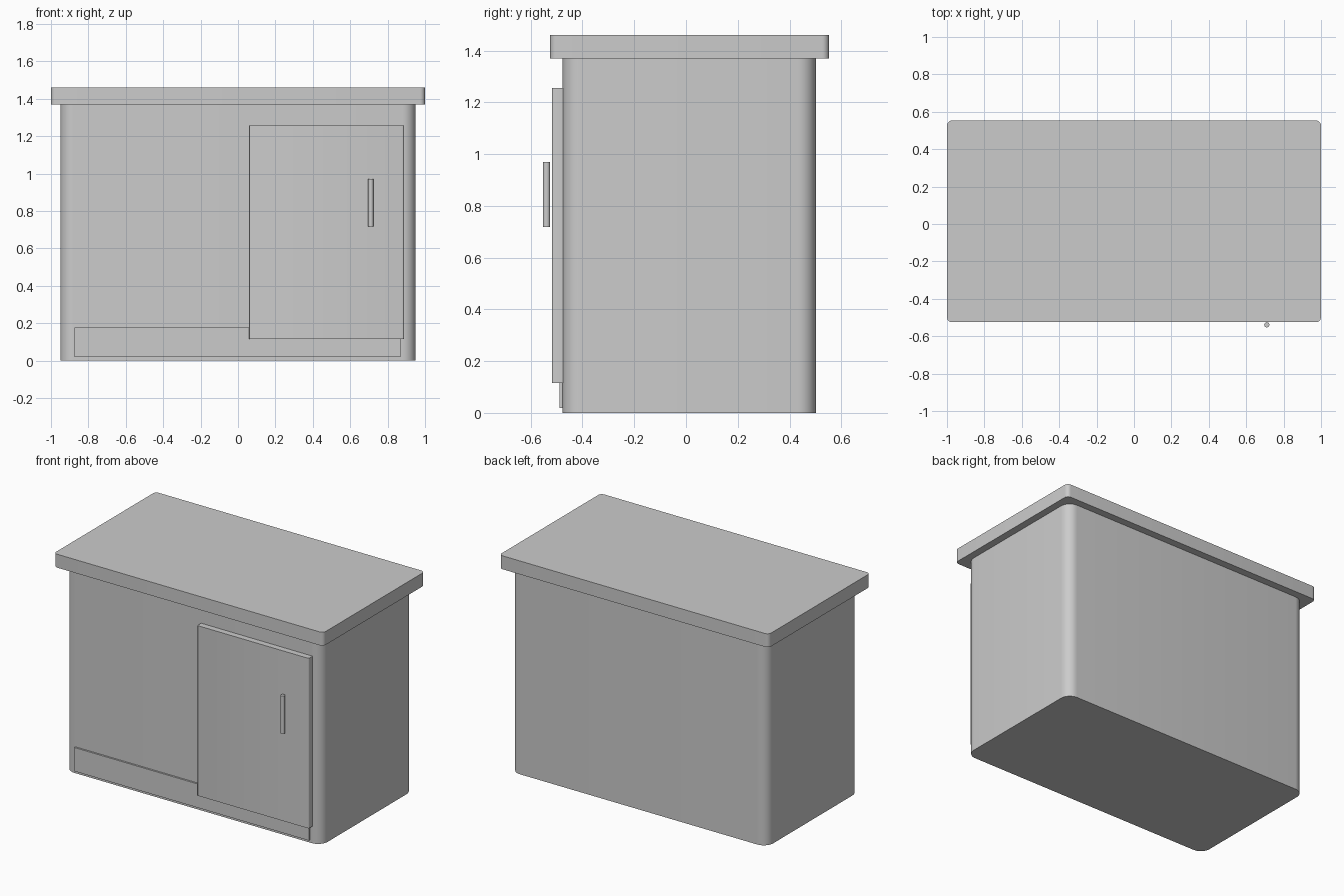
import bpy, bmesh, math

if "Cube" in bpy.data.objects:
    bpy.data.objects.remove(bpy.data.objects["Cube"])


def slab(name, x, y, z, radius=0.0, segments=6):
    """Box between the given ranges with rounded vertical edges."""
    bm = bmesh.new()
    bmesh.ops.create_cube(bm, size=1)
    for v in bm.verts:
        for i, (lo, hi) in enumerate((x, y, z)):
            v.co[i] = hi if v.co[i] > 0 else lo
    if radius:
        upright = [e for e in bm.edges
                   if abs(e.verts[0].co.z - e.verts[1].co.z) > 1e-4]
        bmesh.ops.bevel(bm, geom=upright, offset=radius, segments=segments,
                        profile=0.5, affect='EDGES')
    mesh = bpy.data.meshes.new(name)
    bm.to_mesh(mesh)
    bm.free()
    obj = bpy.data.objects.new(name, mesh)
    bpy.context.collection.objects.link(obj)
    smooth(obj)
    return obj


def smooth(obj):
    bpy.ops.object.select_all(action='DESELECT')
    obj.select_set(True)
    bpy.context.view_layer.objects.active = obj
    bpy.ops.object.shade_smooth_by_angle(angle=math.radians(35))


# Carcass and overhanging worktop
slab("cabinet_body", (-0.95, 0.95), (-0.477, 0.502), (0, 1.37), 0.07, 8)
slab("worktop", (-1, 1), (-0.525, 0.553), (1.37, 1.46), 0.027)

# Front panels
slab("kick_plate", (-0.873, 0.868), (-0.489, -0.46), (0.018, 0.177))
slab("door", (0.06, 0.887), (-0.518, -0.46), (0.115, 1.256), 0.008, 3)

# Round bar handle
bpy.ops.mesh.primitive_cylinder_add(vertices=16, radius=0.014, depth=0.253,
                                    location=(0.71, -0.539, 0.844))
handle = bpy.context.object
handle.name = "door_handle"
smooth(handle)
